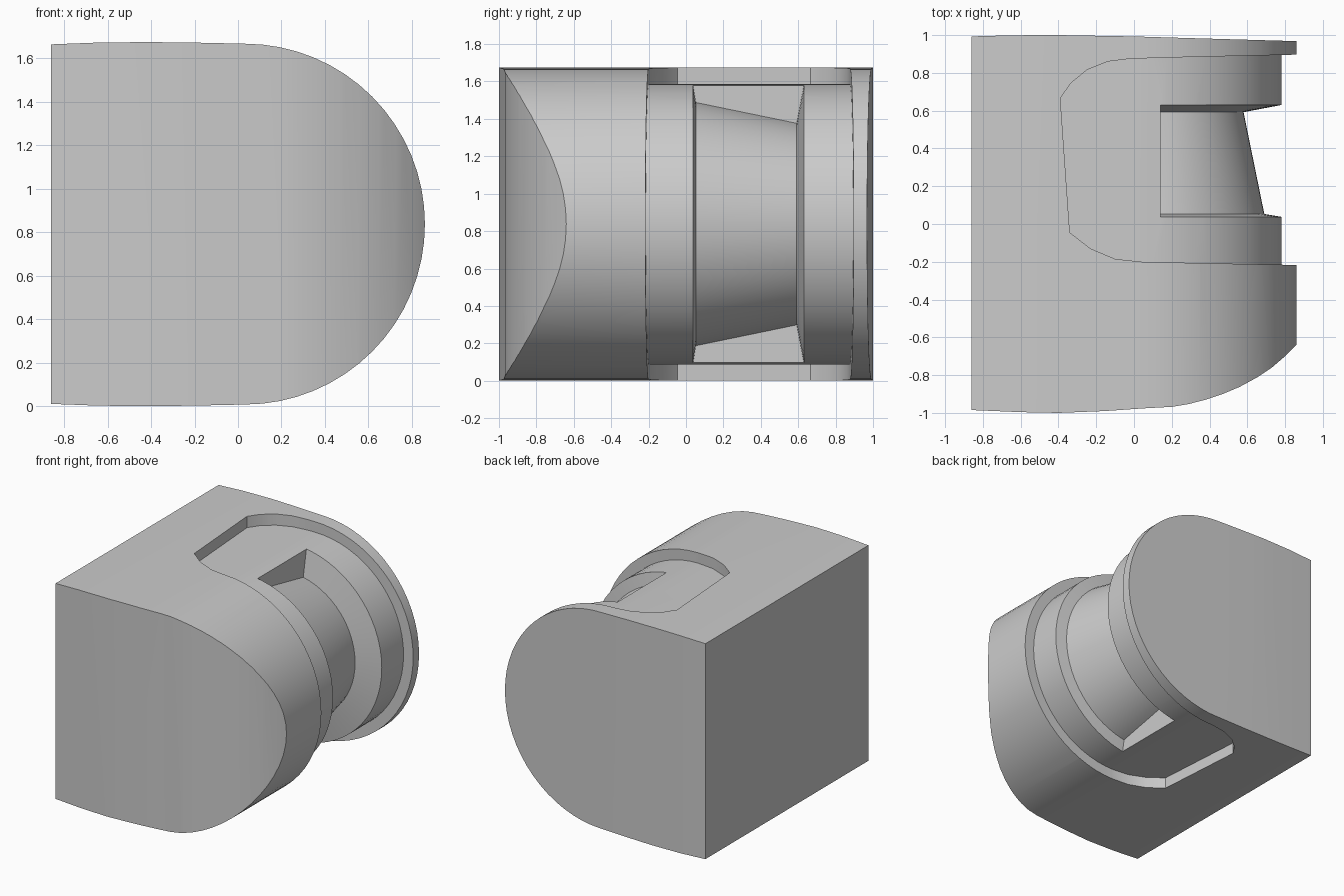
import bpy, bmesh, math

if "Cube" in bpy.data.objects:
    bpy.data.objects.remove(bpy.data.objects["Cube"])

CX, CZ, TOP = 0.03, 0.8375, 1.675   # axis of the rounded end, full height
SEG = 32


def finish(name, bm):
    bmesh.ops.recalc_face_normals(bm, faces=bm.faces)
    me = bpy.data.meshes.new(name)
    bm.to_mesh(me)
    bm.free()
    ob = bpy.data.objects.new(name, me)
    bpy.context.collection.objects.link(ob)
    return ob


def prism(name, pts, vec):
    bm = bmesh.new()
    f = bm.faces.new([bm.verts.new(p) for p in pts])
    ext = bmesh.ops.extrude_face_region(bm, geom=[f])
    bmesh.ops.translate(bm, vec=vec,
                        verts=[v for v in ext["geom"] if isinstance(v, bmesh.types.BMVert)])
    return finish(name, bm)


def side_profile(r, tail, y):
    """D shape in xz: straight tail points (mirrored in z) plus a half circle."""
    arc = [(CX + r * math.cos(a), y, CZ + r * math.sin(a))
           for a in (-math.pi / 2 + math.pi * i / SEG for i in range(SEG + 1))]
    low = [(x, y, CZ - h) for x, h in tail]
    high = [(x, y, CZ + h) for x, h in reversed(tail)]
    return low + arc + high


def plan_prism(name, pts):
    return prism(name, [(x, y, -0.5) for x, y in pts], (0, 0, 2.8))


def lathe(name, prof):
    """Closed ring around the y axis from (y, radius) points."""
    n = SEG * 2
    bm = bmesh.new()
    rings = [[bm.verts.new((CX + r * math.cos(2 * math.pi * i / n), y,
                            CZ + r * math.sin(2 * math.pi * i / n))) for y, r in prof]
             for i in range(n)]
    m = len(prof)
    for i in range(n):
        a, b = rings[i], rings[(i + 1) % n]
        for j in range(m):
            k = (j + 1) % m
            bm.faces.new((a[j], a[k], b[k], b[j]))
    return finish(name, bm)


def boolean(ob, tool, op):
    mod = ob.modifiers.new("cut", 'BOOLEAN')
    mod.operation, mod.solver, mod.object = op, 'EXACT', tool
    bpy.context.view_layer.objects.active = ob
    bpy.ops.object.modifier_apply(modifier=mod.name)
    bpy.data.objects.remove(tool)


# Rounded block, trimmed to its slightly bulging plan outline
block = prism("rounded_block",
              side_profile(0.83, [(-0.86, 0.827), (-0.65, 0.835), (-0.42, 0.8375), (-0.2, 0.835)], -1.2),
              (0, 2.4, 0))
outline = plan_prism("outline", [
    (-1, -0.98), (-0.86, -0.985), (-0.6, -0.996), (-0.4, -1), (-0.15, -0.99), (0.05, -0.976),
    (0.2, -0.968), (0.29, -0.953), (0.38, -0.93), (0.47, -0.9), (0.56, -0.862), (0.65, -0.813),
    (0.73, -0.76), (0.8, -0.7), (0.86, -0.64), (0.95, -0.55),
    (0.95, 0.965), (0.86, 0.968), (0.3, 0.984), (0, 0.993), (-0.4, 1), (-0.65, 0.999),
    (-0.86, 0.993), (-1, 0.99)])
boolean(block, outline, 'INTERSECT')

# Shallow recess wrapping around the rounded end
recess = plan_prism("recess", [
    (-0.39, 0.665), (-0.335, 0.745), (-0.25, 0.815), (-0.14, 0.86), (-0.02, 0.875), (0.3, 0.884),
    (1.1, 0.902), (1.1, -0.222), (0.35, -0.207), (0.04, -0.2), (-0.1, -0.185), (-0.23, -0.13),
    (-0.34, -0.045)])
core = prism("core", side_profile(0.75, [(-1.2, 0.75)], -1.2), (0, 2.4, 0))
boolean(recess, core, 'DIFFERENCE')
boolean(block, recess, 'DIFFERENCE')

# Deep tapered groove, ending at a flat wall
groove = lathe("groove", [(0.038, 1.1), (0.038, 0.75), (0.053, 0.66),
                          (0.592, 0.55), (0.63, 0.75), (0.63, 1.1)])
front_half = plan_prism("front_half", [(0.14, -0.5), (1.4, -0.5), (1.4, 1.2), (0.14, 1.2)])
boolean(groove, front_half, 'INTERSECT')
boolean(block, groove, 'DIFFERENCE')

# Smooth curved faces, crisp edges
bpy.ops.object.select_all(action='DESELECT')
block.select_set(True)
bpy.context.view_layer.objects.active = block
bpy.ops.object.shade_smooth_by_angle(angle=math.radians(25))
